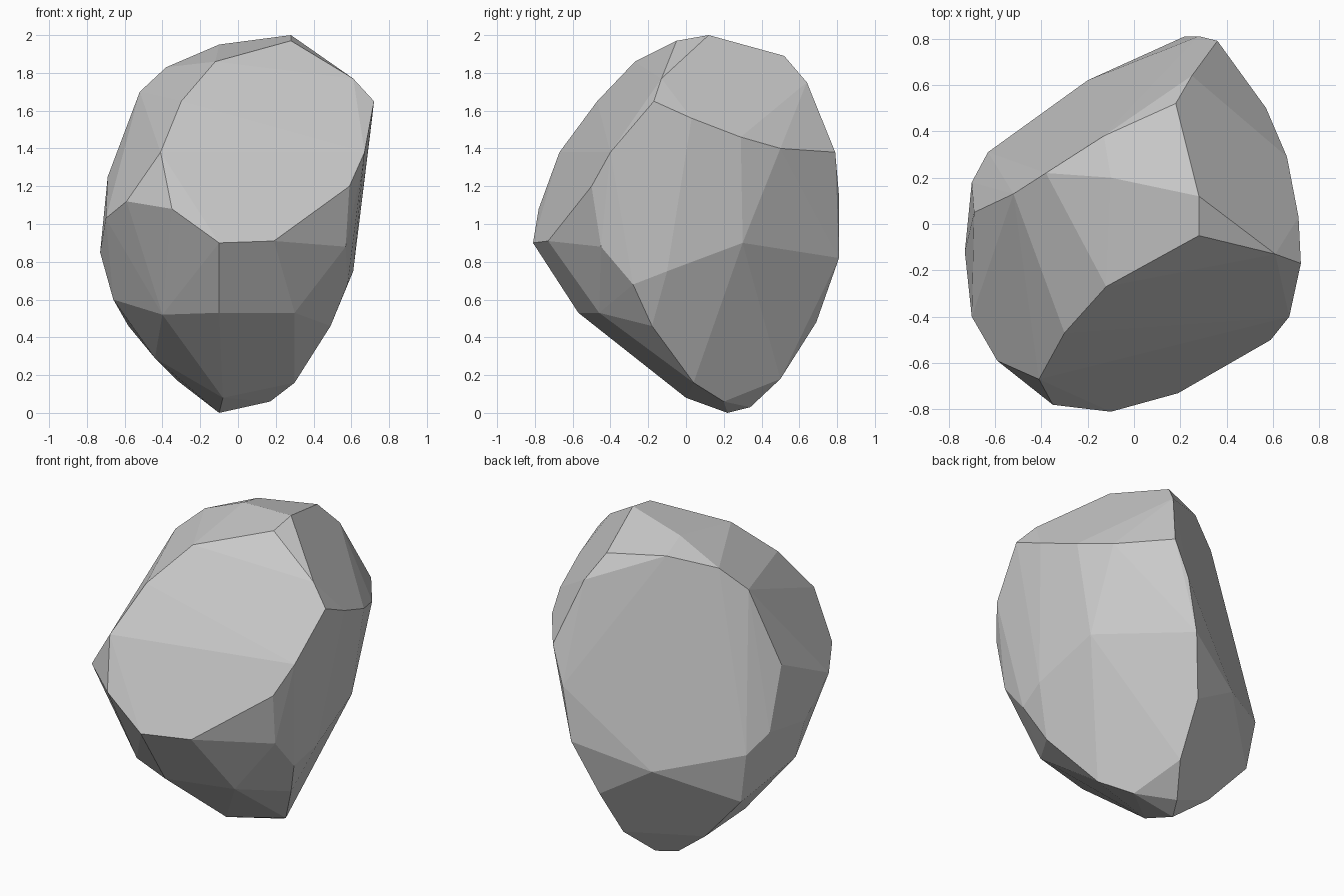
import bpy, bmesh, math

# Corner points of the chipped stone, grouped by height
crown = [(0.28, 0.12, 2.0), (0.28, -0.05, 1.97), (0.61, -0.13, 1.77),
         (-0.12, -0.27, 1.86), (-0.3, -0.47, 1.65), (-0.1, 0.2, 1.95), (-0.38, 0.22, 1.83),
         (-0.52, 0.13, 1.7), (-0.13, 0.38, 1.9), (0.18, 0.52, 1.89), (0.25, 0.64, 1.75),
         (0.36, 0.79, 1.38)]
shoulder = [(0.57, 0.5, 1.4), (0.66, 0.29, 1.46), (0.71, 0.03, 1.56), (0.72, -0.17, 1.65),
            (0.67, -0.4, 1.38), (0.59, -0.5, 1.2), (0.19, -0.73, 0.91), (-0.1, -0.81, 0.9),
            (-0.35, -0.78, 1.08), (-0.41, -0.67, 1.38), (-0.59, -0.59, 1.12),
            (-0.7, -0.4, 1.03), (-0.69, 0.05, 1.25)]
belt = [(-0.73, -0.12, 0.85), (-0.7, 0.18, 0.88), (-0.63, 0.31, 0.77), (-0.2, 0.62, 0.67),
        (0.22, 0.81, 0.82), (0.28, 0.81, 1.15), (0.57, 0.3, 0.9), (0.61, -0.1, 0.75),
        (0.58, -0.28, 0.68), (0.57, -0.45, 0.88),
        (0.3, -0.46, 0.53), (-0.1, -0.57, 0.53), (-0.4, -0.42, 0.52), (-0.66, -0.13, 0.6)]
base = [(0.49, -0.18, 0.46), (0.11, 0.69, 0.48), (0.08, 0.5, 0.18), (0.3, 0.04, 0.16),
        (0.17, 0.2, 0.06), (-0.1, 0.22, 0.0), (-0.08, 0.0, 0.08), (-0.44, 0.05, 0.29),
        (-0.58, 0.29, 0.46), (-0.32, 0.27, 0.17), (-0.03, 0.34, 0.03)]

# Wrap the corners in a convex hull
bm = bmesh.new()
for p in crown + shoulder + belt + base:
    bm.verts.new(p)
bmesh.ops.convex_hull(bm, input=bm.verts[:])
loose = [v for v in bm.verts if not v.link_faces]
bmesh.ops.delete(bm, geom=loose, context='VERTS')

# Merge nearly coplanar triangles into broad flat facets
bmesh.ops.dissolve_limit(bm, angle_limit=math.radians(3), verts=bm.verts[:], edges=bm.edges[:])
bmesh.ops.recalc_face_normals(bm, faces=bm.faces[:])

mesh = bpy.data.meshes.new("rock")
bm.to_mesh(mesh)
bm.free()
rock = bpy.data.objects.new("rock", mesh)
bpy.context.collection.objects.link(rock)
